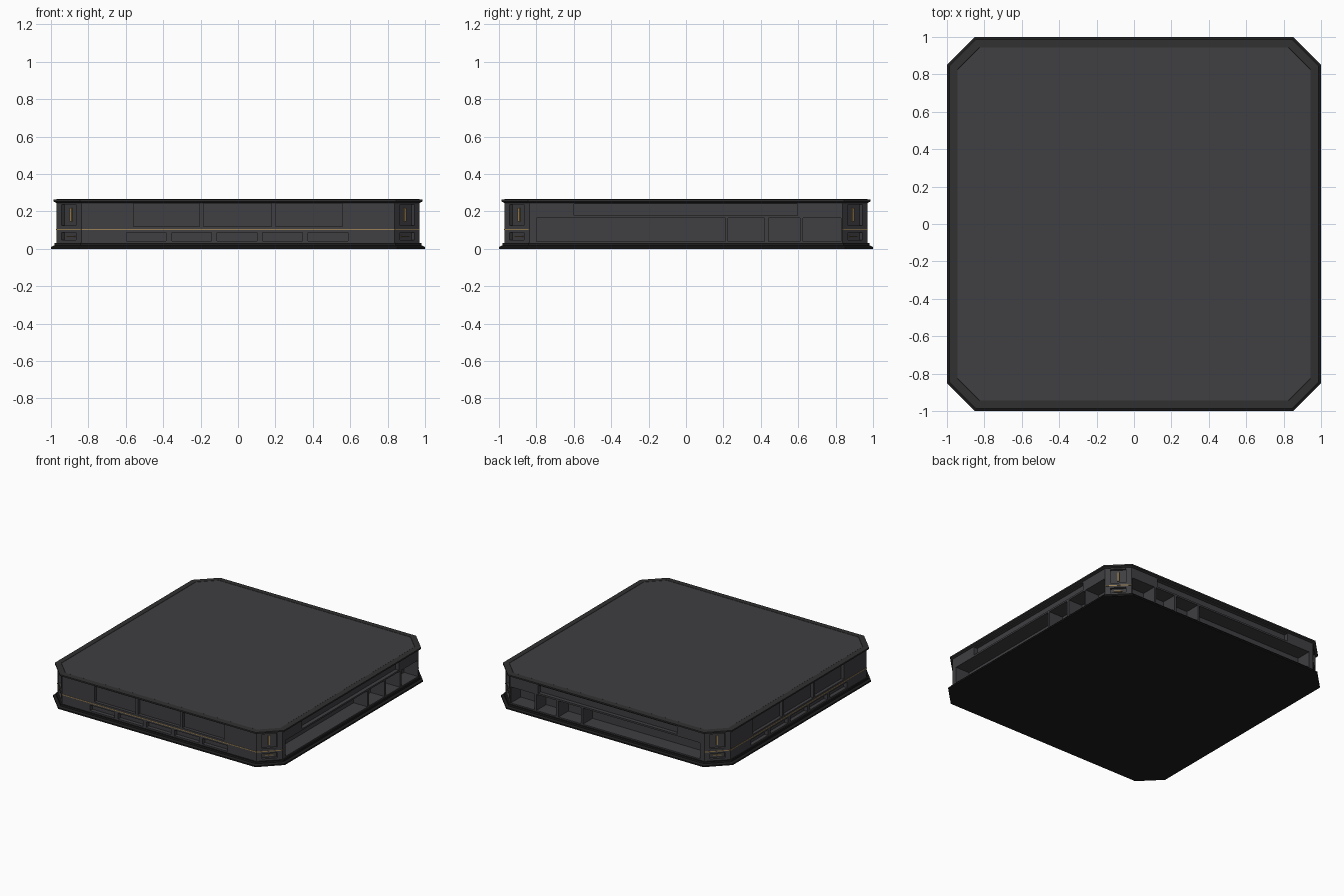
import bpy, bmesh
from mathutils import Vector, Matrix

if "Cube" in bpy.data.objects:
    bpy.data.objects.remove(bpy.data.objects["Cube"])

def mat(name, rgb):
    m = bpy.data.materials.new(name)
    m.diffuse_color = (*rgb, 1)
    m.use_nodes = True
    m.node_tree.nodes["Principled BSDF"].inputs["Base Color"].default_value = m.diffuse_color
    return m

GREY = mat("dark_grey", (0.05, 0.05, 0.055))
TRIM = mat("trim_grey", (0.03, 0.03, 0.03))
BLACK = mat("near_black", (0.012, 0.012, 0.013))
GOLD = mat("gold", (0.32, 0.22, 0.09))

def finish(bm, name, m):
    bmesh.ops.recalc_face_normals(bm, faces=bm.faces)
    me = bpy.data.meshes.new(name)
    bm.to_mesh(me)
    bm.free()
    ob = bpy.data.objects.new(name, me)
    bpy.context.collection.objects.link(ob)
    if m:
        me.materials.append(m)
    return ob

def octagon(h, z):
    c = h - (0.15 - 0.586 * (1 - h))   # parallel chamfer
    return [(h, -c, z), (h, c, z), (c, h, z), (-c, h, z),
            (-h, c, z), (-h, -c, z), (-c, -h, z), (c, -h, z)]

def loft(name, profile, m):
    """Stack chamfered squares given as (half size, z)."""
    bm = bmesh.new()
    rings = [[bm.verts.new(p) for p in octagon(h, z)] for h, z in profile]
    for a, b in zip(rings, rings[1:]):
        for i in range(8):
            j = (i + 1) % 8
            bm.faces.new((a[i], a[j], b[j], b[i]))
    bm.faces.new(rings[0])
    bm.faces.new(rings[-1])
    return finish(bm, name, m)

def wall_box(bm, wall, u0, u1, z0, z1, n0, n1):
    """Box on a wall: u along it, z up, n outwards from its surface."""
    u, n, dist = wall
    mx = Matrix((u * (u1 - u0), n * (n1 - n0), Vector((0, 0, z1 - z0)))).transposed().to_4x4()
    mx.translation = u * (u0 + u1) / 2 + n * (dist + (n0 + n1) / 2) + Vector((0, 0, (z0 + z1) / 2))
    bmesh.ops.create_cube(bm, size=1, matrix=mx)

# Wall frames: front/left share one layout, right/back the other
X, Y, B = Vector((1, 0, 0)), Vector((0, 1, 0)), 0.97
panel_walls = [(X, -Y, B), (Y, -X, B)]
shelf_walls = [(Y, X, B), (X, Y, B)]
CH = 0.1324
corner_walls = []
for sx in (1, -1):
    for sy in (1, -1):
        n = Vector((sx, sy, 0)).normalized()
        corner_walls.append((Vector((-n.y, n.x, 0)), n, (2 * B - CH) / 2 ** 0.5))

# Body and plates
base = loft("base_plate", [(1.0, 0), (1.0, 0.01), (0.982, 0.018), (0.98, 0.03)], BLACK)
body = loft("body", [(B, 0.025), (B, 0.252)], GREY)
rim = loft("top_rim", [(0.972, 0.246), (0.987, 0.253), (0.987, 0.264),
                       (0.945, 0.266), (0.943, 0.263)], TRIM)
lid = loft("top_panel", [(0.943, 0.258), (0.943, 0.265)], GREY)

# Recesses cut into the walls
cut = bmesh.new()
for w in panel_walls:
    for u0, u1 in ((-0.56, -0.205), (-0.185, 0.18), (0.2, 0.56)):
        wall_box(cut, w, u0, u1, 0.12, 0.242, -0.025, 0.05)
    for i in range(5):
        u = (i - 2) * 0.243 - 0.005
        wall_box(cut, w, u - 0.106, u + 0.106, 0.042, 0.086, -0.03, 0.05)
for w in shelf_walls:
    for u0, u1 in ((-0.80, 0.21), (0.225, 0.42), (0.44, 0.61), (0.625, 0.83)):
        wall_box(cut, w, u0, u1, 0.04, 0.165, -0.12, 0.05)
    wall_box(cut, w, -0.6, 0.595, 0.178, 0.24, -0.03, 0.05)
for w in corner_walls:
    wall_box(cut, w, -0.055, 0.055, 0.125, 0.237, -0.02, 0.03)
    wall_box(cut, w, -0.055, 0.055, 0.046, 0.086, -0.02, 0.03)
cutter = finish(cut, "recess_cutter", None)
cutter.hide_render = True
mod = body.modifiers.new("recesses", "BOOLEAN")
mod.operation = "DIFFERENCE"
mod.solver = "EXACT"
mod.object = cutter
bpy.context.view_layer.objects.active = body
bpy.ops.object.modifier_apply(modifier=mod.name)
bpy.data.objects.remove(cutter)

# Gold trim line and corner lights
strip = bmesh.new()
for w in panel_walls:
    wall_box(strip, w, -0.838, 0.838, 0.1, 0.107, -0.005, 0.002)
for w in corner_walls:
    wall_box(strip, w, -0.094, 0.094, 0.1, 0.107, -0.005, 0.002)
finish(strip, "gold_strip", GOLD)

lights = bmesh.new()
for w in corner_walls:
    wall_box(lights, w, -0.006, 0.006, 0.145, 0.217, -0.022, -0.012)
    wall_box(lights, w, -0.03, 0.03, 0.062, 0.069, -0.022, -0.012)
finish(lights, "corner_lights", GOLD)
